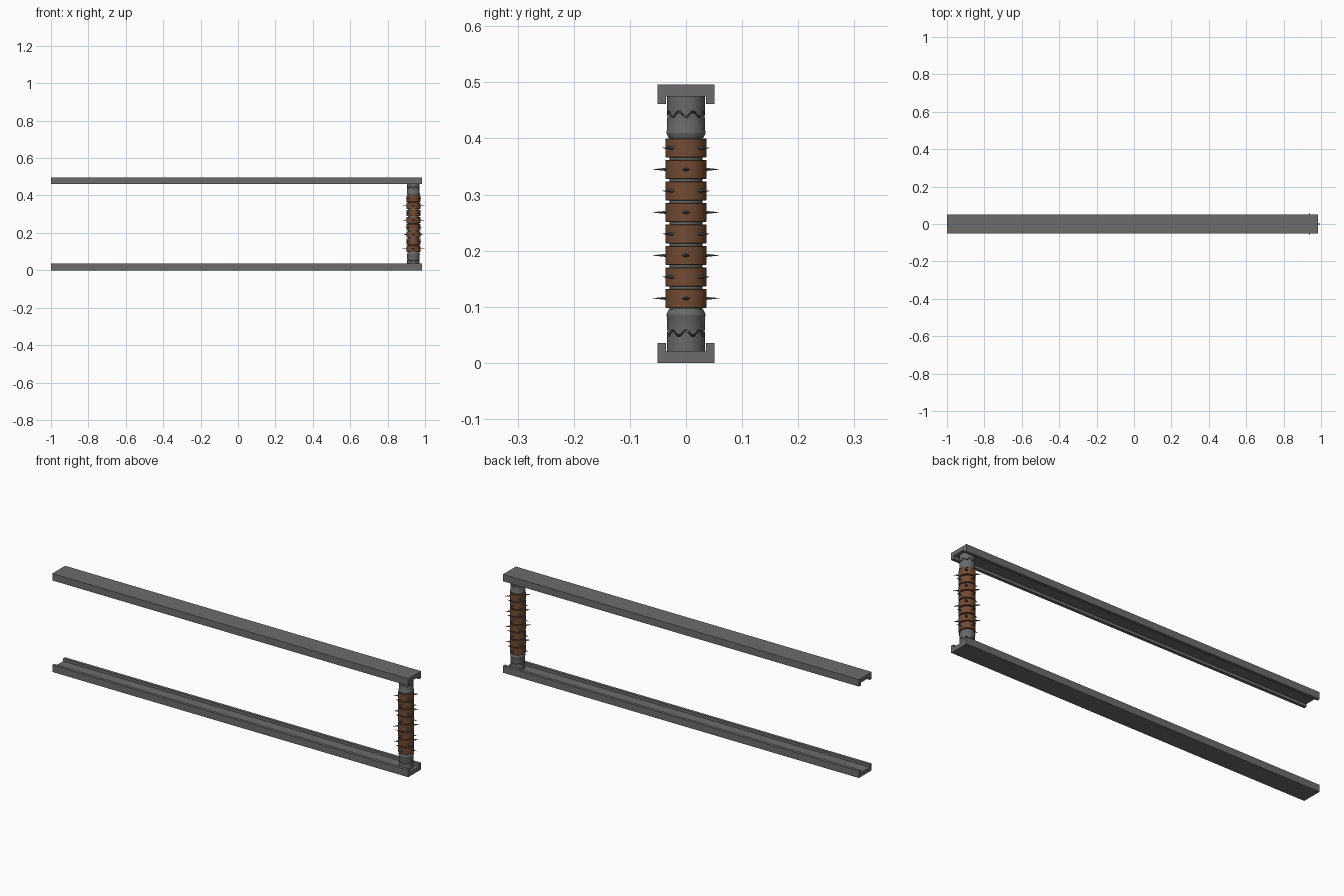
import bpy, bmesh, math

if "Cube" in bpy.data.objects:
    bpy.data.objects.remove(bpy.data.objects["Cube"], do_unlink=True)

CX = 0.938       # post axis
HEIGHT = 0.496   # overall height
SEG = 64


def material(name, colour):
    m = bpy.data.materials.new(name)
    m.use_nodes = True
    m.diffuse_color = (*colour, 1)
    m.node_tree.nodes["Principled BSDF"].inputs["Base Color"].default_value = (*colour, 1)
    return m


rail_grey = material("rail grey", (0.15, 0.15, 0.15))
steel_grey = material("steel grey", (0.14, 0.145, 0.145))
rust_brown = material("rust brown", (0.17, 0.07, 0.032))


def finish(bm, name, mat, smooth=True):
    bmesh.ops.recalc_face_normals(bm, faces=bm.faces)
    mesh = bpy.data.meshes.new(name)
    bm.to_mesh(mesh)
    bm.free()
    mesh.materials.append(mat)
    ob = bpy.data.objects.new(name, mesh)
    bpy.context.collection.objects.link(ob)
    if smooth:
        bpy.ops.object.select_all(action="DESELECT")
        ob.select_set(True)
        bpy.context.view_layer.objects.active = ob
        bpy.ops.object.shade_smooth_by_angle(angle=math.radians(35))
    return ob


def lathe(name, profile, mat, flip=False):
    """Turn (radius, z, wave height) points about the post axis."""
    bm = bmesh.new()
    rings = []
    for r, z, wave in profile:
        ring = []
        for i in range(SEG):
            a = math.tau * i / SEG
            h = z + wave * max(-0.7, min(0.7, math.cos(8 * a))) / 0.7
            ring.append(bm.verts.new((CX + r * math.cos(a), r * math.sin(a),
                                      HEIGHT - h if flip else h)))
        rings.append(ring)
    for lo, hi in zip(rings, rings[1:]):
        for i in range(SEG):
            j = (i + 1) % SEG
            bm.faces.new((lo[i], lo[j], hi[j], hi[i]))
    bm.faces.new(rings[0])
    bm.faces.new(rings[-1])
    return finish(bm, name, mat)


def rail(name, flip):
    """Straight U-shaped channel along x."""
    half = [(0.051, 0), (0.051, 0.035), (0.036, 0.035), (0.036, 0.021)]
    outline = half + [(-y, z) for y, z in reversed(half)]
    bm = bmesh.new()
    verts = [bm.verts.new((-1, y, HEIGHT - z if flip else z)) for y, z in outline]
    face = bm.faces.new(verts)
    ext = bmesh.ops.extrude_face_region(bm, geom=[face], use_keep_orig=True)
    moved = [g for g in ext["geom"] if isinstance(g, bmesh.types.BMVert)]
    bmesh.ops.translate(bm, verts=moved, vec=(1.985, 0, 0))
    finish(bm, name, rail_grey, smooth=False)


# Channels and toothed end collars
for label, flip in (("lower", False), ("upper", True)):
    rail(label + "_rail", flip)
    lathe(label + "_collar_base",
          [(0.0335, 0.021, 0), (0.0335, 0.051, 0.004), (0.031, 0.051, 0.004)],
          steel_grey, flip)
    lathe(label + "_collar_crown",
          [(0.031, 0.055, 0.004), (0.0335, 0.055, 0.004), (0.0335, 0.081, 0),
           (0.035, 0.084, 0), (0.035, 0.087, 0), (0.031, 0.095, 0)],
          steel_grey, flip)

# Core shaft
lathe("core_shaft", [(0.029, 0.021, 0), (0.029, HEIGHT - 0.021, 0)], steel_grey)


def spikes(name, z, offset):
    """Four flattened, six-sided spikes around one ring."""
    bm = bmesh.new()
    for k in range(4):
        a = offset + k * math.pi / 2
        c, s = math.cos(a), math.sin(a)

        def point(out, side, up):
            return bm.verts.new((CX + out * c - side * s, out * s + side * c, z + up))

        base = [point(0.034, 0.0075 * math.cos(t * math.pi / 3),
                      0.0035 * math.sin(t * math.pi / 3)) for t in range(6)]
        tip = point(0.061, 0, 0)
        bm.faces.new(base)
        for i in range(6):
            bm.faces.new((base[i], base[(i + 1) % 6], tip))
    finish(bm, name, steel_grey, smooth=False)


# Stacked rings, each row of spikes turned by an eighth
for n in range(8):
    z = 0.115 + n * 0.0383
    lathe(f"ring_{n + 1}",
          [(0.028, z - 0.017, 0), (0.0355, z - 0.017, 0), (0.0365, z - 0.016, 0),
           (0.0365, z + 0.016, 0), (0.0355, z + 0.017, 0), (0.028, z + 0.017, 0)],
          rust_brown)
    spikes(f"ring_spikes_{n + 1}", z, (n % 2) * math.pi / 4)
